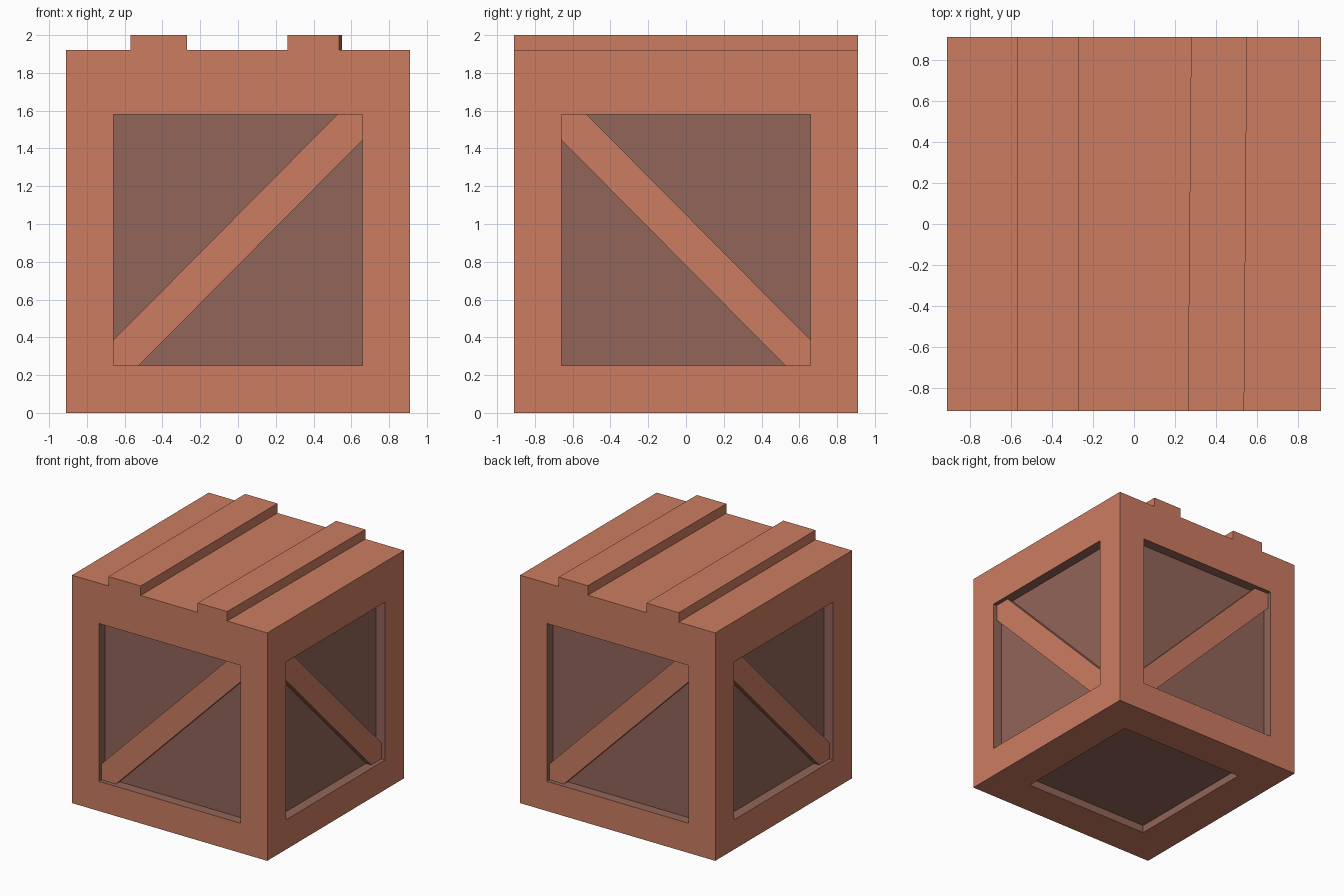
import bpy, bmesh, math
from mathutils import Matrix

if "Cube" in bpy.data.objects:
    bpy.data.objects.remove(bpy.data.objects["Cube"])

W, BODY_H, LID_H, TOP = 0.91, 1.83, 1.92, 2.0   # half width and heights
OPEN, DEPTH = 0.66, 0.085                       # half opening and recess depth


def material(name, rgb):
    m = bpy.data.materials.new(name)
    m.diffuse_color = (*rgb, 1)
    m.use_nodes = True
    m.node_tree.nodes["Principled BSDF"].inputs["Base Color"].default_value = m.diffuse_color
    return m


wood = material("light wood", (0.604, 0.202, 0.119))
dark = material("dark wood", (0.287, 0.130, 0.100))


def finish(bm, name, mats):
    bmesh.ops.recalc_face_normals(bm, faces=bm.faces[:])
    me = bpy.data.meshes.new(name)
    bm.to_mesh(me)
    bm.free()
    for m in mats:
        me.materials.append(m)
    ob = bpy.data.objects.new(name, me)
    bpy.context.collection.objects.link(ob)
    return ob


def prism(name, pts, place, vec):
    """Extrude a flat outline; place maps 2D points to 3D."""
    bm = bmesh.new()
    f = bm.faces.new([bm.verts.new(place(a, b)) for a, b in pts])
    ext = bmesh.ops.extrude_face_region(bm, geom=[f], use_keep_orig=True)
    verts = [g for g in ext["geom"] if isinstance(g, bmesh.types.BMVert)]
    bmesh.ops.translate(bm, verts=verts, vec=vec)
    return finish(bm, name, [wood])


# Crate body: box with recessed panels on the four sides and the bottom
bm = bmesh.new()
bmesh.ops.create_cube(bm, size=1, matrix=Matrix.Translation((0, 0, BODY_H / 2))
                      @ Matrix.Diagonal((2 * W, 2 * W, BODY_H, 1)))
bm.normal_update()
for face in [f for f in bm.faces if f.normal.z < 0.5]:
    n = face.normal.copy()
    bottom = n.z < -0.5
    bmesh.ops.inset_individual(bm, faces=[face], use_even_offset=True,
                               thickness=0.32 if bottom else W - OPEN)
    new = bmesh.ops.extrude_discrete_faces(bm, faces=[face])["faces"][0]
    bmesh.ops.translate(bm, verts=new.verts[:], vec=-n * (0.065 if bottom else DEPTH))
for f in bm.faces:   # everything inside the recesses is dark
    c = f.calc_center_median()
    f.material_index = int(max(abs(c.x), abs(c.y)) < W - 0.01 and 0.01 < c.z < BODY_H - 0.01)
finish(bm, "crate_body", [wood, dark])

# Diagonal braces, alternating direction around the crate
LO, HI, CUT = W - OPEN, BODY_H - (W - OPEN), 0.135
outline = [(-OPEN, LO), (-OPEN + CUT, LO), (OPEN, HI - CUT),
           (OPEN, HI), (OPEN - CUT, HI), (-OPEN, LO + CUT)]
for i, side in enumerate(("front", "right", "back", "left")):
    s = -1 if i % 2 else 1
    ob = prism(side + "_brace", outline,
               lambda u, z: (s * u, -(W - DEPTH), z), (0, -0.05, 0))
    ob.data.transform(Matrix.Rotation(i * math.pi / 2, 4, 'Z'))

# Lid and the two slats on it (the right one slightly crooked)
for name, z0, z1, fl, fr, bl, br in (
        ("lid", BODY_H, LID_H, -W, W, -W, W),
        ("left_slat", LID_H, TOP, -0.57, -0.27, -0.57, -0.27),
        ("right_slat", LID_H, TOP, 0.262, 0.536, 0.278, 0.55)):
    prism(name, [(fl, -W), (fr, -W), (br, W), (bl, W)],
          lambda x, y: (x, y, z0), (0, 0, z1 - z0))
